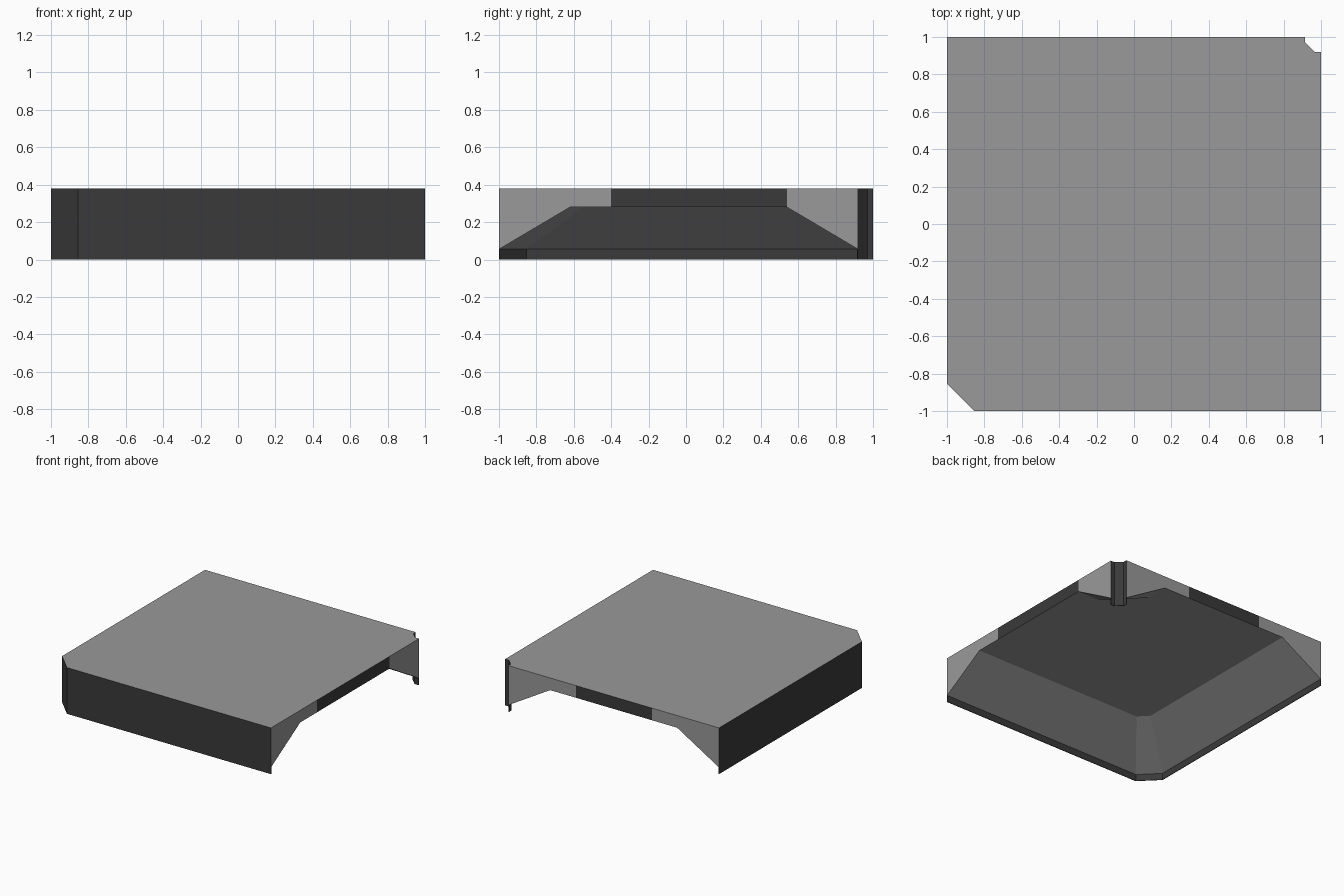
import bpy, bmesh

if "Cube" in bpy.data.objects:
    bpy.data.objects.remove(bpy.data.objects["Cube"])

TOP, SOFFIT, LIP = 0.38, 0.28, 0.055


def material(name, v):
    m = bpy.data.materials.new(name)
    m.diffuse_color = (v, v, v, 1)
    m.use_nodes = True
    m.node_tree.nodes["Principled BSDF"].inputs["Base Color"].default_value = m.diffuse_color
    return m


light = material("light_grey", 0.32)
dark = material("dark_grey", 0.042)

# Wall paths (low edge of each slope) and the matching edges of the raised soffit
wall = [(1, -1), (-0.855, -1), (-1, -0.855), (-1, 1)]
wall_in = [(1, -0.62), (-0.545, -0.62), (-0.62, -0.545), (-0.62, 1)]
notch = [(0.915, 1), (0.915, 0.97), (0.965, 0.92), (1, 0.92)]
notch_in = [(0.535, 1), (0.535, 0.81), (0.81, 0.54), (1, 0.54)]
back_strip = [(-0.39, 1), (0.30, 1)]      # ends of the dark strip on the back
right_strip = [(1, 0.54), (1, -0.40)]     # ends of the dark strip on the right


def make_object(name, bm, mats):
    me = bpy.data.meshes.new(name)
    bm.to_mesh(me)
    bm.free()
    for m in mats:
        me.materials.append(m)
    ob = bpy.data.objects.new(name, me)
    bpy.context.collection.objects.link(ob)
    return ob


# Slab body: flat top, upright sides, sloped underside and raised soffit
bm = bmesh.new()
cache = {}


def vert(p, z):
    key = (p[0], p[1], z)
    if key not in cache:
        cache[key] = bm.verts.new(key)
    return cache[key]


def face(vs, mat=0):
    bm.faces.new(vs).material_index = mat


rim = ([(p, LIP) for p in wall]
       + [(p, SOFFIT) for p in [wall_in[-1]] + back_strip + [notch_in[0]]]
       + [(p, LIP) for p in notch]
       + [(p, SOFFIT) for p in right_strip + [wall_in[0]]])
dark_pairs = [set(s) for s in zip(wall, wall[1:])]
dark_pairs += [set(s) for s in zip(notch, notch[1:])]
dark_pairs += [set(back_strip), set(right_strip)]

face([vert(p, TOP) for p, z in rim])
for i, (p, z) in enumerate(rim):
    q, w = rim[(i + 1) % len(rim)]
    face([vert(p, TOP), vert(q, TOP), vert(q, w), vert(p, z)],
         1 if {p, q} in dark_pairs else 0)
for low, high in ((wall, wall_in), (notch, notch_in)):
    for i in range(3):
        face([vert(low[i], LIP), vert(low[i + 1], LIP),
              vert(high[i + 1], SOFFIT), vert(high[i], SOFFIT)])
face([vert(p, SOFFIT) for p in wall_in + back_strip + notch_in + right_strip[1:]])
bmesh.ops.recalc_face_normals(bm, faces=bm.faces)
make_object("slab_body", bm, [light, dark])

# Thin dark lips that carry the walls down to the ground
for name, path in (("outer_lip", wall), ("corner_lip", notch)):
    bm = bmesh.new()
    cols = [(bm.verts.new((x, y, 0)), bm.verts.new((x, y, LIP))) for x, y in path]
    for a, b in zip(cols, cols[1:]):
        bm.faces.new((b[0], a[0], a[1], b[1]))
    ob = make_object(name, bm, [dark])
    mod = ob.modifiers.new("thickness", 'SOLIDIFY')
    mod.thickness = 0.005
    mod.offset = -1
